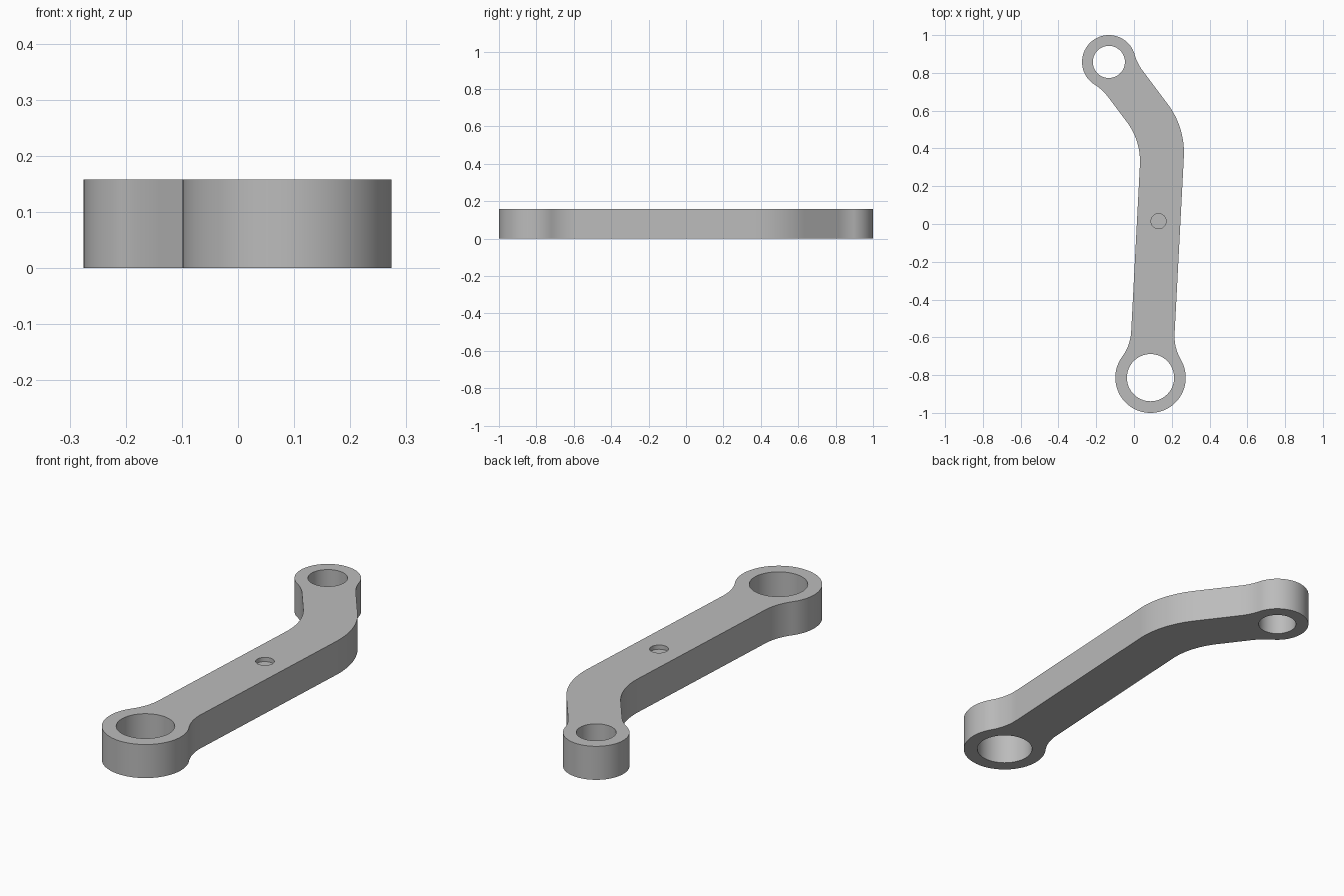
import bpy, bmesh
from math import sin, cos, pi, sqrt, atan2
from mathutils import Vector, Matrix

THICKNESS = 0.158
HALF_WIDTH = 0.115
BIG_EYE = Vector((0.0875, -0.8135))
SMALL_EYE = Vector((-0.133, 0.858))
BEND = Vector((0.155, 0.475))

cube = bpy.data.objects.get("Cube")
if cube:
    bpy.data.objects.remove(cube, do_unlink=True)

steel = bpy.data.materials.new("grey_metal")
steel.use_nodes = True
grey = (0.5, 0.5, 0.5, 1)
steel.diffuse_color = grey
steel.node_tree.nodes["Principled BSDF"].inputs["Base Color"].default_value = grey


def arc(center, radius, start, end, steps):
    angles = [start + (end - start) * i / steps for i in range(steps + 1)]
    return [Vector(center) + radius * Vector((cos(a), sin(a))) for a in angles]


def eye_outline(center, radius, fillet):
    """Round end of the arm, blended into both arm edges."""
    reach = sqrt((radius + fillet) ** 2 - (HALF_WIDTH + fillet) ** 2)
    phi = atan2(HALF_WIDTH + fillet, reach)
    half = arc((reach, HALF_WIDTH + fillet), fillet, 1.5 * pi, pi + phi, 12)
    half += arc((0, 0), radius, phi, pi, 32)[1:]
    points = half + [Vector((p.x, -p.y)) for p in reversed(half[:-1])]
    toward = BEND - center
    turn = Matrix.Rotation(atan2(toward.y, toward.x), 2)
    return [center + turn @ p for p in points]


def bend_outline(side, radius):
    """Rounded corner on the outer (+1) or inner (-1) edge."""
    low, high = BEND - BIG_EYE, SMALL_EYE - BEND
    a = atan2(low.y, low.x) - pi / 2
    b = atan2(high.y, high.x) - pi / 2
    mid = (a + b) / 2
    shift = (side * HALF_WIDTH - radius) / cos((b - a) / 2)
    points = arc(BEND + shift * Vector((cos(mid), sin(mid))), radius, a, b, 20)
    return points if side > 0 else points[::-1]


def prism(name, points, bottom, top):
    bm = bmesh.new()
    face = bm.faces.new([bm.verts.new((p.x, p.y, bottom)) for p in points])
    extruded = bmesh.ops.extrude_face_region(bm, geom=[face])["geom"]
    verts = [g for g in extruded if isinstance(g, bmesh.types.BMVert)]
    bmesh.ops.translate(bm, verts=verts, vec=(0, 0, top - bottom))
    bmesh.ops.recalc_face_normals(bm, faces=bm.faces)
    mesh = bpy.data.meshes.new(name)
    bm.to_mesh(mesh)
    bm.free()
    mesh.materials.append(steel)
    obj = bpy.data.objects.new(name, mesh)
    bpy.context.collection.objects.link(obj)
    return obj


# Cranked arm with an eye at each end
outline = (eye_outline(BIG_EYE, 0.1865, 0.25) + bend_outline(1, 0.43)
           + eye_outline(SMALL_EYE, 0.142, 0.25) + bend_outline(-1, 0.35))
arm = prism("link_arm", outline, 0, THICKNESS)
bpy.context.view_layer.objects.active = arm
arm.select_set(True)

# Two through bores and a shallow blind hole
holes = [("big_bore", BIG_EYE, 0.125, -0.1),
         ("small_bore", SMALL_EYE, 0.085, -0.1),
         ("blind_hole", (0.13, 0.015), 0.04, THICKNESS - 0.02)]
for name, center, radius, floor in holes:
    cutter = prism(name + "_cutter", arc(center, radius, 0, 2 * pi, 64)[:-1], floor, 0.3)
    cutter.hide_render = True
    cut = arm.modifiers.new(name, 'BOOLEAN')
    cut.operation = 'DIFFERENCE'
    cut.solver = 'EXACT'
    cut.object = cutter
    bpy.ops.object.modifier_apply(modifier=cut.name)
    bpy.data.objects.remove(cutter, do_unlink=True)

bpy.ops.object.shade_smooth_by_angle(angle=pi / 6)
